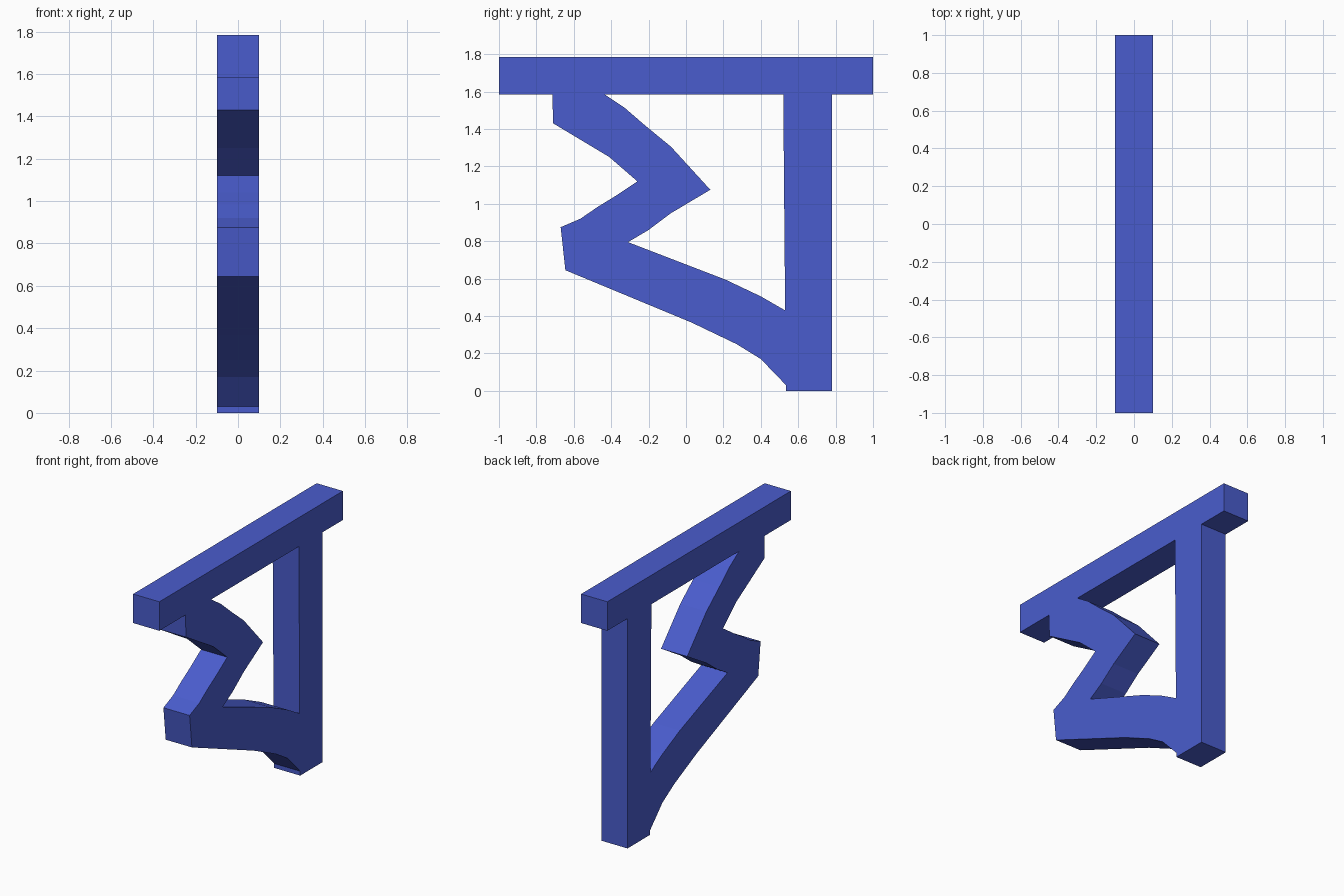
import bpy
import bmesh

if "Cube" in bpy.data.objects:
    bpy.data.objects.remove(bpy.data.objects["Cube"], do_unlink=True)

HALF = 0.1  # half thickness along x

# Single blue material
blue = bpy.data.materials.new("blue")
blue.use_nodes = True
colour = (0.068, 0.108, 0.61, 1)
blue.diffuse_color = colour
blue.node_tree.nodes["Principled BSDF"].inputs["Base Color"].default_value = colour


def slab(name, outline):
    """Extrude a (y, z) outline across the thickness."""
    bm = bmesh.new()
    face = bm.faces.new([bm.verts.new((-HALF, y, z)) for y, z in outline])
    ext = bmesh.ops.extrude_face_region(bm, geom=[face], use_keep_orig=True)
    moved = [g for g in ext["geom"] if isinstance(g, bmesh.types.BMVert)]
    bmesh.ops.translate(bm, verts=moved, vec=(2 * HALF, 0, 0))
    bmesh.ops.recalc_face_normals(bm, faces=bm.faces)
    mesh = bpy.data.meshes.new(name)
    bm.to_mesh(mesh)
    bm.free()
    mesh.materials.append(blue)
    obj = bpy.data.objects.new(name, mesh)
    bpy.context.collection.objects.link(obj)
    return obj


# Long beam on top
slab("top_beam", [(-1, 1.585), (1, 1.585), (1, 1.785), (-1, 1.785)])

# Upright post, slightly tapered
slab("rear_post", [(0.535, 0), (0.78, 0), (0.78, 1.585), (0.52, 1.585), (0.53, 0.43)])

# Zigzag brace: outer edge from beam down to post, then inner edge back up
outer = [(-0.715, 1.585), (-0.71, 1.43), (-0.58, 1.352), (-0.41, 1.25), (-0.26, 1.12),
         (-0.38, 1.04), (-0.47, 0.985), (-0.565, 0.92), (-0.67, 0.875), (-0.645, 0.645),
         (0.03, 0.365), (0.27, 0.25), (0.40, 0.17), (0.535, 0.03)]
inner = [(0.53, 0.43), (0.40, 0.505), (0.21, 0.595), (-0.31, 0.795), (-0.20, 0.86),
         (-0.08, 0.95), (0.13, 1.075), (-0.08, 1.305), (-0.22, 1.42), (-0.33, 1.515),
         (-0.435, 1.585)]
slab("zigzag_brace", outer + inner)
